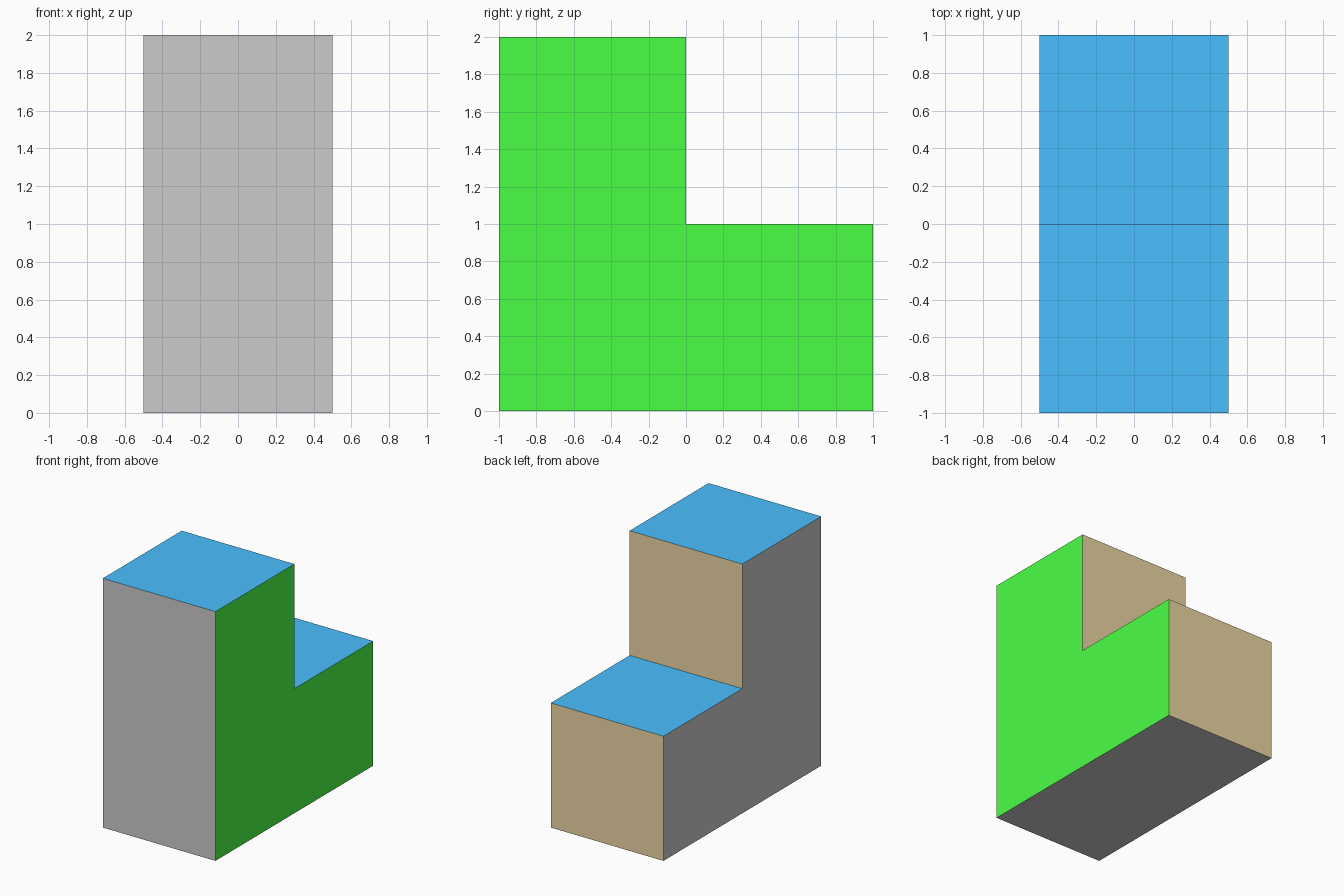
import bpy, bmesh
from mathutils import Vector

if "Cube" in bpy.data.objects:
    bpy.data.objects.remove(bpy.data.objects["Cube"])


def material(name, color):
    m = bpy.data.materials.new(name)
    m.diffuse_color = (*color, 1)
    m.use_nodes = True
    m.node_tree.nodes["Principled BSDF"].inputs["Base Color"].default_value = m.diffuse_color
    return m


# L-shaped side profile (y, z), extruded across x
profile = [(-1, 0), (1, 0), (1, 1), (0, 1), (0, 2), (-1, 2)]
bm = bmesh.new()
side = bm.faces.new([bm.verts.new((-0.5, y, z)) for y, z in profile])
ext = bmesh.ops.extrude_face_region(bm, geom=[side], use_keep_orig=True)
verts = [v for v in ext["geom"] if isinstance(v, bmesh.types.BMVert)]
bmesh.ops.translate(bm, verts=verts, vec=(1, 0, 0))
bmesh.ops.recalc_face_normals(bm, faces=bm.faces)

# Face colours by direction; the other sides stay grey
paints = [
    (Vector((1, 0, 0)), 1),
    (Vector((0, 0, 1)), 2),
    (Vector((0, 1, 0)), 3),
]
for f in bm.faces:
    f.normal_update()
    for direction, index in paints:
        if f.normal.dot(direction) > 0.9:
            f.material_index = index

mesh = bpy.data.meshes.new("step_block")
bm.to_mesh(mesh)
bm.free()
for m in (
    material("plain_grey", (0.8, 0.8, 0.8)),
    material("side_green", (0.07, 1.0, 0.06)),
    material("top_blue", (0.07, 0.53, 1.0)),
    material("back_tan", (0.84, 0.68, 0.37)),
):
    mesh.materials.append(m)
block = bpy.data.objects.new("step_block", mesh)
bpy.context.collection.objects.link(block)
